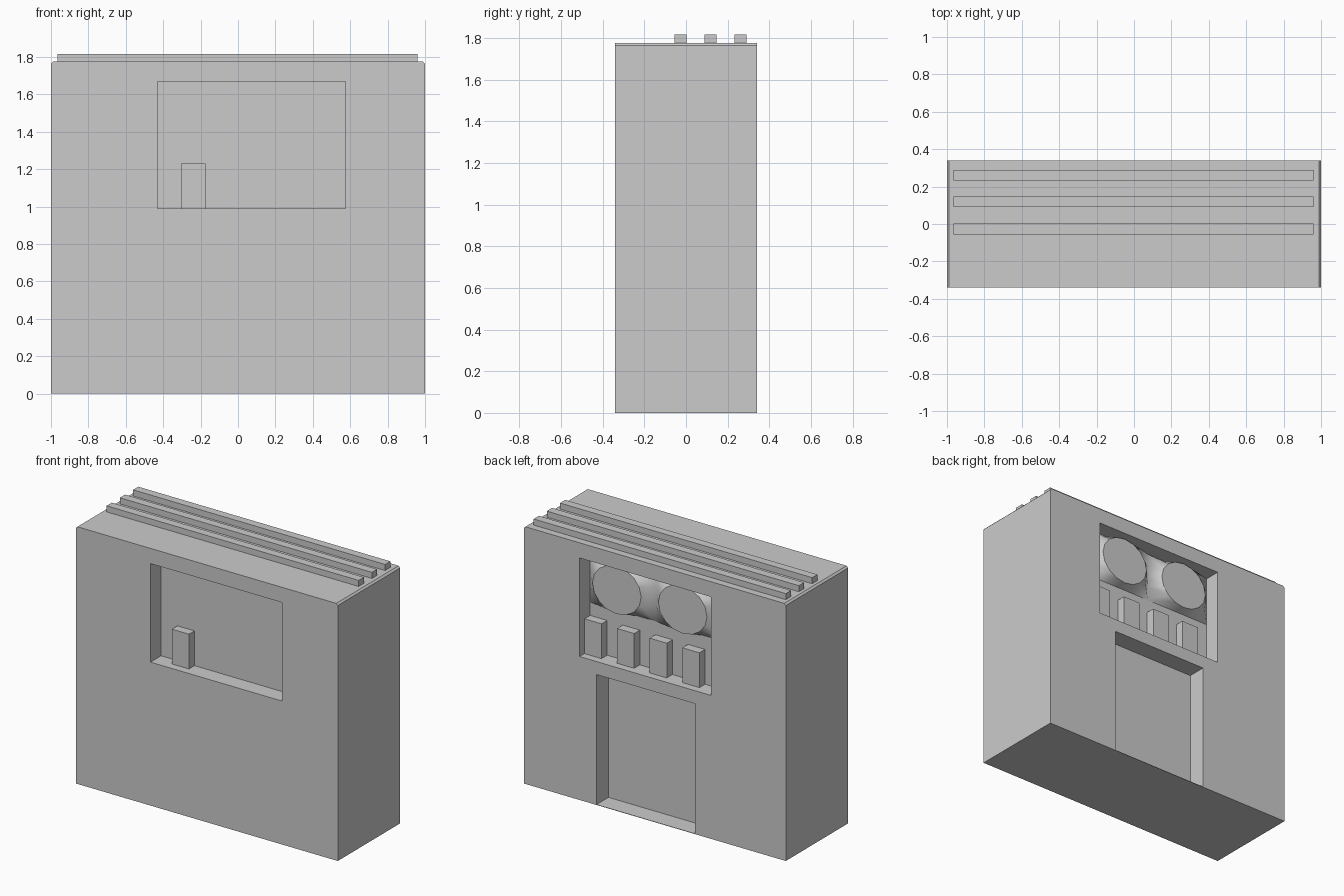
import bpy, bmesh, math

if "Cube" in bpy.data.objects:
    bpy.data.objects.remove(bpy.data.objects["Cube"])

D = 0.34      # half depth of the block
H = 1.775     # height of the block


def make_object(name, bm):
    bmesh.ops.recalc_face_normals(bm, faces=bm.faces[:])
    mesh = bpy.data.meshes.new(name)
    bm.to_mesh(mesh)
    bm.free()
    obj = bpy.data.objects.new(name, mesh)
    bpy.context.collection.objects.link(obj)
    return obj


def box(name, x, y, z):
    bm = bmesh.new()
    bmesh.ops.create_cube(bm, size=1)
    for v in bm.verts:
        for i, (a, b) in enumerate((x, y, z)):
            v.co[i] = a if v.co[i] < 0 else b
    return make_object(name, bm)


# Main block: profile with small chamfers on the top side edges
bm = bmesh.new()
profile = [(-1, 0), (1, 0), (1, H - 0.012), (0.988, H), (-0.988, H), (-1, H - 0.012)]
face = bm.faces.new([bm.verts.new((x, -D, z)) for x, z in profile])
side = bmesh.ops.extrude_face_region(bm, geom=[face])["geom"]
for v in (g for g in side if isinstance(g, bmesh.types.BMVert)):
    v.co.y = D
block = make_object("block", bm)

# Recesses: front window, back window and back doorway
recesses = [
    ("front_window_cutter", (-0.43, 0.575), (-D - 0.1, -D + 0.115), (0.99, 1.67)),
    ("back_window_cutter", (-0.43, 0.575), (D - 0.115, D + 0.1), (0.99, 1.67)),
    ("doorway_cutter", (-0.305, 0.445), (D - 0.13, D + 0.1), (0.003, 0.90)),
]
for name, x, y, z in recesses:
    cutter = box(name, x, y, z)
    cutter.hide_render = True
    mod = block.modifiers.new(name, 'BOOLEAN')
    mod.operation = 'DIFFERENCE'
    mod.solver = 'EXACT'
    mod.object = cutter
    bpy.context.view_layer.objects.active = block
    bpy.ops.object.modifier_apply(modifier=name)
    bpy.data.objects.remove(cutter)

# Roof slats
for i, y in enumerate((-0.055, 0.09, 0.233)):
    box(f"roof_slat_{i + 1}", (-0.965, 0.96), (y, y + 0.057), (H - 0.002, 1.817))

# Small upright boxes on the window ledges
box("front_ledge_box", (-0.305, -0.175), (-0.285, -0.225), (0.988, 1.23))
for i in range(4):
    x = -0.303 + i * 0.249
    box(f"back_ledge_box_{i + 1}", (x, x + 0.13), (0.225, 0.287), (0.988, 1.23))

# Back panel: two raised round faces blending smoothly into the wall
bm = bmesh.new()
sides = 16
for cx, cz in ((-0.179, 1.497), (0.324, 1.497)):
    rim, base = [], []
    for i in range(sides):
        a = math.tau * i / sides
        c, s = math.cos(a), math.sin(a)
        m = max(abs(c), abs(s))
        rim.append(bm.verts.new((cx + 0.186 * c, 0.292, cz + 0.165 * s)))
        base.append(bm.verts.new((cx + 0.2515 * c / m, 0.226, cz + 0.173 * s / m)))
    bm.faces.new(rim)
    for i in range(sides):
        j = (i + 1) % sides
        bm.faces.new((rim[i], rim[j], base[j], base[i])).smooth = True
bmesh.ops.remove_doubles(bm, verts=bm.verts[:], dist=0.002)
for e in bm.edges:
    e.smooth = not any(len(f.verts) > 4 for f in e.link_faces)
panel = make_object("round_panel", bm)
# Open shell: make sure the round faces point outward to the back
if any(len(p.vertices) > 4 and p.normal.y < 0 for p in panel.data.polygons):
    panel.data.flip_normals()
